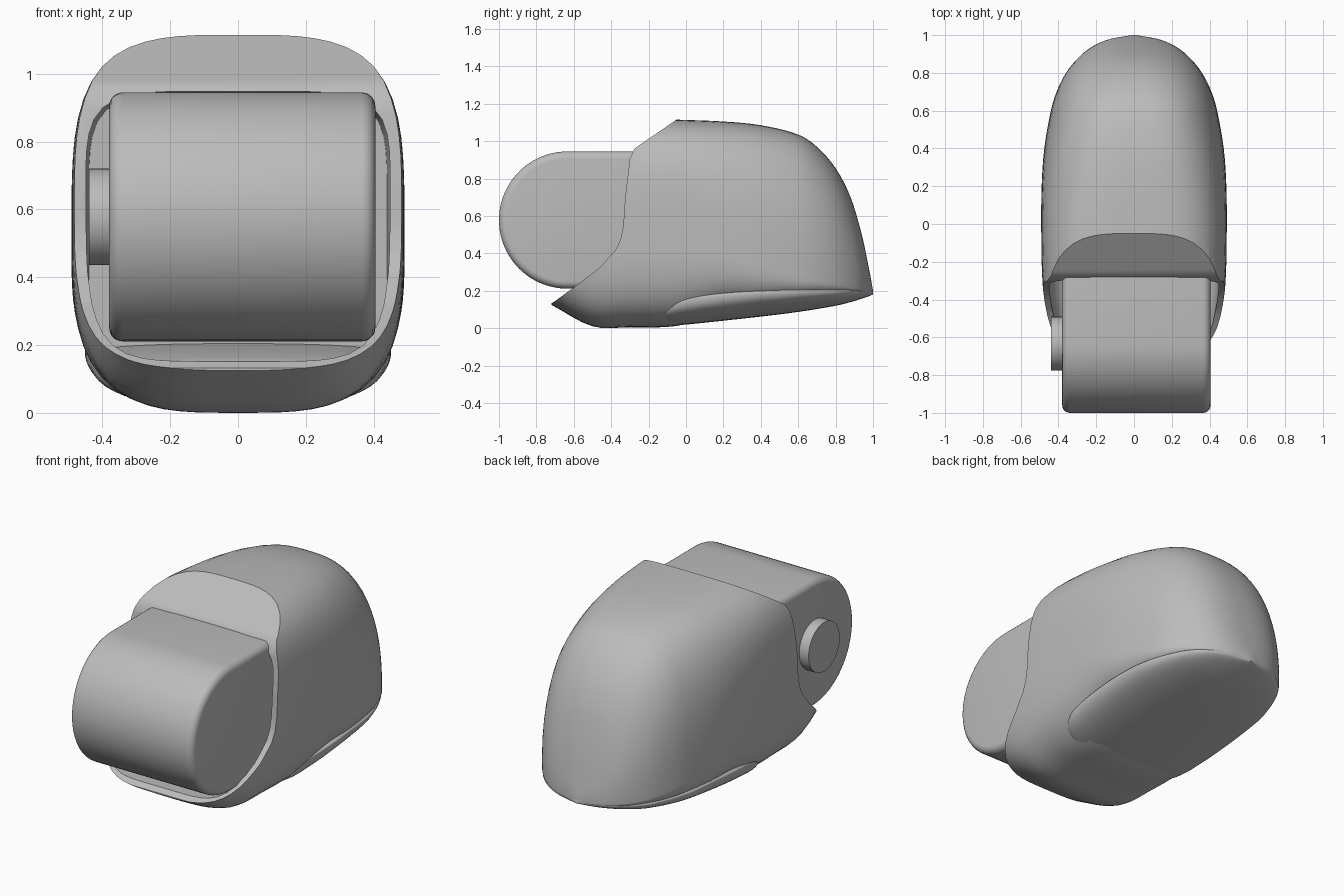
import bpy, bmesh, math
from mathutils import Vector

old = bpy.data.objects.get("Cube")
if old:
    bpy.data.objects.remove(old, do_unlink=True)

grey = bpy.data.materials.new("neutral grey")
grey.use_nodes = True
grey.diffuse_color = (0.5, 0.5, 0.5, 1)
grey.node_tree.nodes["Principled BSDF"].inputs["Base Color"].default_value = (0.5, 0.5, 0.5, 1)


def add_object(name, bm):
    bmesh.ops.recalc_face_normals(bm, faces=bm.faces)
    mesh = bpy.data.meshes.new(name)
    bm.to_mesh(mesh)
    bm.free()
    mesh.materials.append(grey)
    obj = bpy.data.objects.new(name, mesh)
    bpy.context.collection.objects.link(obj)
    return obj


def activate(obj):
    bpy.ops.object.select_all(action="DESELECT")
    obj.select_set(True)
    bpy.context.view_layer.objects.active = obj


def smooth(obj, angle=30):
    activate(obj)
    bpy.ops.object.shade_smooth_by_angle(angle=math.radians(angle))


def apply_modifiers(obj):
    activate(obj)
    for mod in list(obj.modifiers):
        bpy.ops.object.modifier_apply(modifier=mod.name)


def spline(keys, steps):
    """Smooth rows between the given key rows."""
    rows = []
    for i in range(len(keys) - 1):
        a, b = keys[i], keys[i + 1]
        p, n = keys[max(i - 1, 0)], keys[min(i + 2, len(keys) - 1)]
        for s in range(steps):
            t = s / steps
            row = [a[0] + (b[0] - a[0]) * t]
            h = b[0] - a[0]
            for k in range(1, len(a)):
                m0 = (b[k] - p[k]) / (b[0] - p[0]) * h
                m1 = (n[k] - a[k]) / (n[0] - a[0]) * h
                row.append((2*t**3 - 3*t*t + 1) * a[k] + (t**3 - 2*t*t + t) * m0
                           + (3*t*t - 2*t**3) * b[k] + (t**3 - t*t) * m1)
            rows.append(row)
    return rows + [list(keys[-1])]


def loft(name, keys, steps=4, sides=72):
    """Rows: y, half width, top, bottom, widest height, roundness exponent."""
    bm = bmesh.new()
    rings = []
    for y, w, top, bottom, mid, n in spline(keys, steps):
        ring = []
        for i in range(sides):
            a = math.tau * i / sides
            c, s = math.cos(a), math.sin(a)
            r = (abs(c) ** n + abs(s) ** n) ** (-1 / n)
            height = top - mid if s > 0 else mid - bottom
            ring.append(bm.verts.new((w * r * c, y, mid + height * r * s)))
        rings.append(ring)
    for a, b in zip(rings, rings[1:]):
        for i in range(sides):
            j = (i + 1) % sides
            bm.faces.new((a[i], a[j], b[j], b[i]))
    bm.faces.new(rings[0])
    bm.faces.new(rings[-1])
    return add_object(name, bm)


def prism(name, outline, x0, x1):
    """Extrude a side outline of (y, z) points across x."""
    bm = bmesh.new()
    face = bm.faces.new([bm.verts.new((x0, y, z)) for y, z in outline])
    out = bmesh.ops.extrude_face_region(bm, geom=[face])
    verts = [v for v in out["geom"] if isinstance(v, bmesh.types.BMVert)]
    bmesh.ops.translate(bm, verts=verts, vec=Vector((x1 - x0, 0, 0)))
    return add_object(name, bm)


def cut(obj, cutter):
    mod = obj.modifiers.new("cut", "BOOLEAN")
    mod.operation = "DIFFERENCE"
    mod.solver = "EXACT"
    mod.object = cutter
    apply_modifiers(obj)
    bpy.data.objects.remove(cutter, do_unlink=True)


# Domed housing, closed at the back
housing = loft("housing", [
    (-.72, .43, 1.13, .125, .55, 3.5),
    (-.5, .465, 1.13, .01, .55, 3.5),
    (-.3, .485, 1.125, .005, .56, 3.5),
    (-.05, .491, 1.115, .012, .55, 3.5),
    (.2, .489, 1.105, .08, .45, 3.3),
    (.4, .475, 1.085, .1, .35, 3.1),
    (.6, .44, 1.035, .13, .28, 2.9),
    (.7, .41, .97, .14, .26, 2.75),
    (.8, .36, .855, .152, .24, 2.6),
    (.88, .295, .70, .165, .22, 2.4),
    (.94, .22, .5, .175, .21, 2.3),
    (.98, .125, .31, .182, .2, 2.2),
    (1.0, .01, .2, .185, .19, 2)])

# Sloped brow, front rim line and scooped chin
cut(housing, prism("rim_cutter", [
    (.076, 1.2), (-.05, 1.115), (-.24, .985), (-.275, .96), (-.3, .91), (-.326, .69),
    (-.335, .55), (-.35, .475), (-.375, .42), (-.46, .325), (-.59, .225), (-.7, .145),
    (-.8, .08), (-1.3, .08), (-1.3, 1.2)], -.8, .8))

# Opening for the roller
cut(housing, loft("cavity_cutter", [
    (-.9, .39, .948, .155, .55, 5.5),
    (-.5, .43, .948, .15, .55, 5.5),
    (-.25, .453, .948, .15, .55, 5.5),
    (.15, .44, .94, .16, .55, 5.5)]))
smooth(housing)

# Rounded pad with a blunt front, under the back of the housing
pad = loft("base_pad", [
    (-.17, .1, .03, .012, .02, 2),
    (-.155, .27, .085, .006, .06, 2.2),
    (-.12, .37, .14, .008, .11, 2.4),
    (-.05, .42, .17, .015, .14, 2.5),
    (.05, .438, .19, .024, .16, 2.5),
    (.2, .45, .21, .04, .175, 2.4),
    (.4, .449, .225, .062, .19, 2.3),
    (.6, .427, .23, .087, .195, 2.2),
    (.8, .352, .23, .12, .197, 2.1),
    (.9, .268, .23, .145, .198, 2),
    (.97, .152, .22, .168, .196, 2),
    (1.0, .015, .2, .18, .19, 2)])
smooth(pad, 50)

# Roller block: round nose, straight sides running into the housing
centre_y, centre_z, radius = -.633, .578, .367
nose = [(centre_y - radius * math.sin(math.pi * i / 40),
         centre_z + radius * math.cos(math.pi * i / 40)) for i in range(41)]
roller = prism("roller_block", [(0, centre_z + radius)] + nose + [(0, centre_z - radius)],
               -.38, .405)
bevel = roller.modifiers.new("soft edges", "BEVEL")
bevel.width = .04
bevel.segments = 5
bevel.limit_method = "ANGLE"
bevel.angle_limit = math.radians(50)
apply_modifiers(roller)
smooth(roller)

# Round axle boss on the right side
boss = prism("axle_boss", [(centre_y + .142 * math.cos(math.tau * i / 48),
                            centre_z + .142 * math.sin(math.tau * i / 48))
                           for i in range(48)], -.44, -.36)
smooth(boss)
